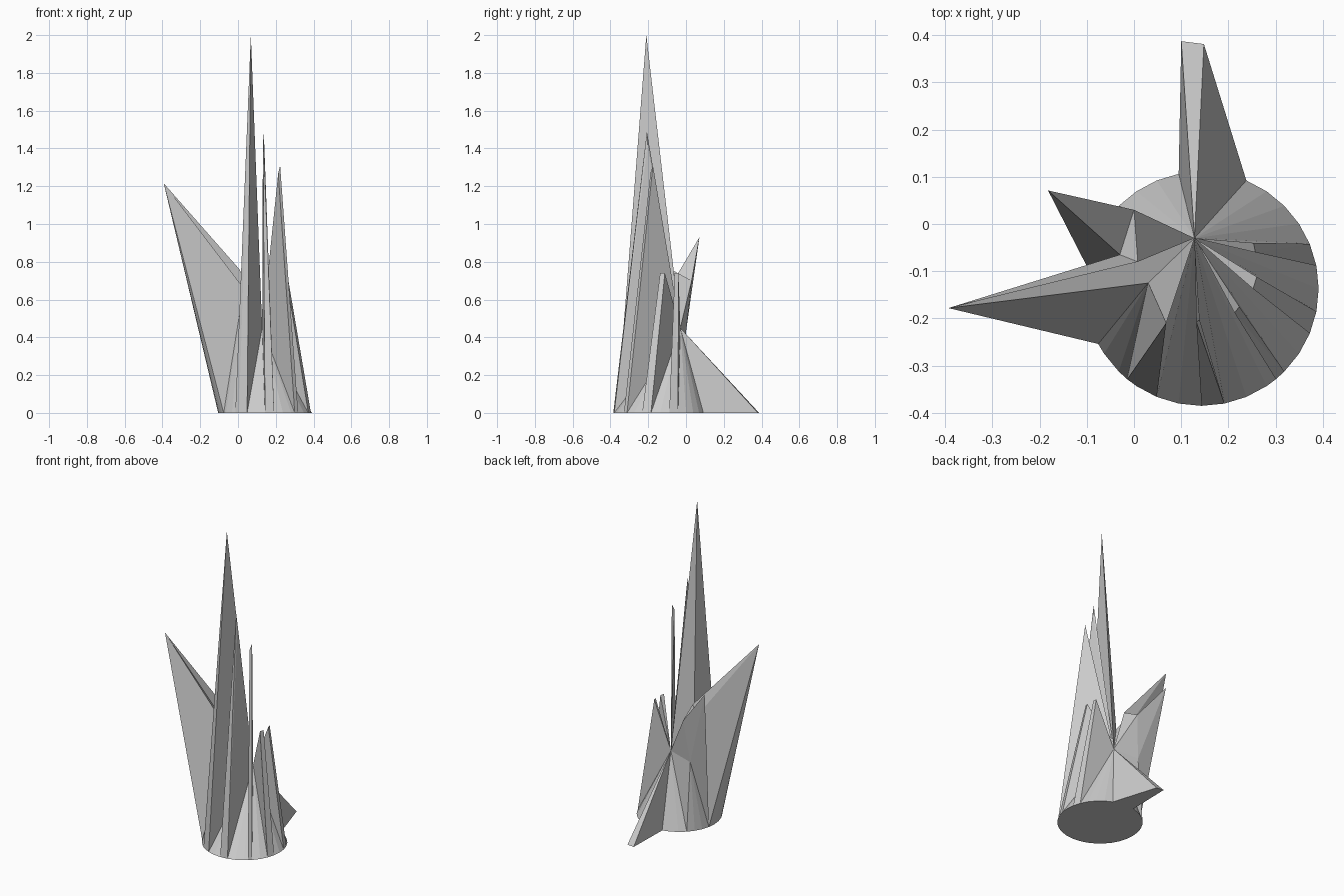
import bpy, bmesh, math

if "Cube" in bpy.data.objects:
    bpy.data.objects.remove(bpy.data.objects["Cube"])

bm = bmesh.new()
CX, CY, R = 0.143, -0.137, 0.248
cache = {}

def vert(x, y, z):
    return bm.verts.new((x, y, z))

def rim(k):
    # rim point, k in 1/32 turns
    if k not in cache:
        a = math.tau * k / 32
        cache[k] = vert(CX + R * math.cos(a), CY + R * math.sin(a), 0)
    return cache[k]

def face(*vs):
    bm.faces.new(vs)

def fan(tip, ks):
    for a, b in zip(ks, ks[1:]):
        face(tip, rim(a), rim(b))

def spike(k0, k1, p0, p1):
    # wedge of the cone pulled up into a narrow blade
    a, b = vert(*p0), vert(*p1)
    face(apex, a, b)
    face(apex, rim(k0), a)
    face(apex, b, rim(k1))
    face(a, rim(k0), rim(k1))
    face(a, rim(k1), b)

apex = vert(0.128, -0.03, 0.45)

# front and right blades
spike(-8, -7, (0.132, -0.207, 1.49), (0.139, -0.203, 1.42))
spike(-4.5, -4, (0.213, -0.188, 1.27), (0.223, -0.175, 1.31))
spike(-2, -1, (0.252, -0.137, 0.74), (0.26, -0.112, 0.74))
spike(1, 2, (0.257, -0.06, 0.74), (0.253, -0.04, 0.74))

# pulled-out rim points at the back
cache[7] = vert(0.148, 0.381, 0)
cache[8] = vert(0.10, 0.387, 0)

# plain cone sections
for ks in ([-10, -9, -8], [-7, -6, -5, -4.5], [-4, -3, -2], [-1, 0, 1],
           [2, 3, 4, 5, 6, 7, 8, 9, 10, 11, 12]):
    fan(apex, ks)

# tall front spike
tall = vert(0.068, -0.21, 2.0)
shoulder = vert(0.03, -0.125, 0.66)
face(tall, rim(-10), apex)
fan(tall, [-11.5, -11, -10])
face(tall, shoulder, rim(-11.5))
face(tall, apex, shoulder)
fan(shoulder, [-13.5, -13, -12, -11.5])

# left leaning spike
left = vert(-0.393, -0.178, 1.215)
ridge = vert(0.008, -0.08, 0.76)
face(left, rim(-13.5), shoulder)
face(left, shoulder, apex)
face(left, apex, ridge)
fan(left, [-17, -16, -15, -14, -13.5])

# back left spike
back = vert(-0.182, 0.071, 0.93)
knob = vert(0.0, 0.03, 0.70)
inner = vert(-0.03, -0.065, 0.70)
hang = vert(-0.03, 0.0, 0.43)
face(left, ridge, inner)
face(left, inner, rim(-17))
face(apex, knob, ridge)
face(ridge, knob, inner)
face(back, inner, knob)
face(back, rim(-17), inner)
face(back, knob, hang)
face(back, hang, rim(-17))
face(apex, hang, knob)
face(apex, rim(12), hang)
for a, b in ((12, 13), (13, 14), (14, -17)):
    face(hang, rim(a), rim(b))

# base disc, ordered around the rim
face(*[cache[k] for k in sorted(cache, key=lambda k: -(k % 32))])

bmesh.ops.recalc_face_normals(bm, faces=bm.faces)
me = bpy.data.meshes.new("spiky_crystal")
bm.to_mesh(me)
bm.free()
bpy.context.collection.objects.link(bpy.data.objects.new("spiky_crystal", me))
